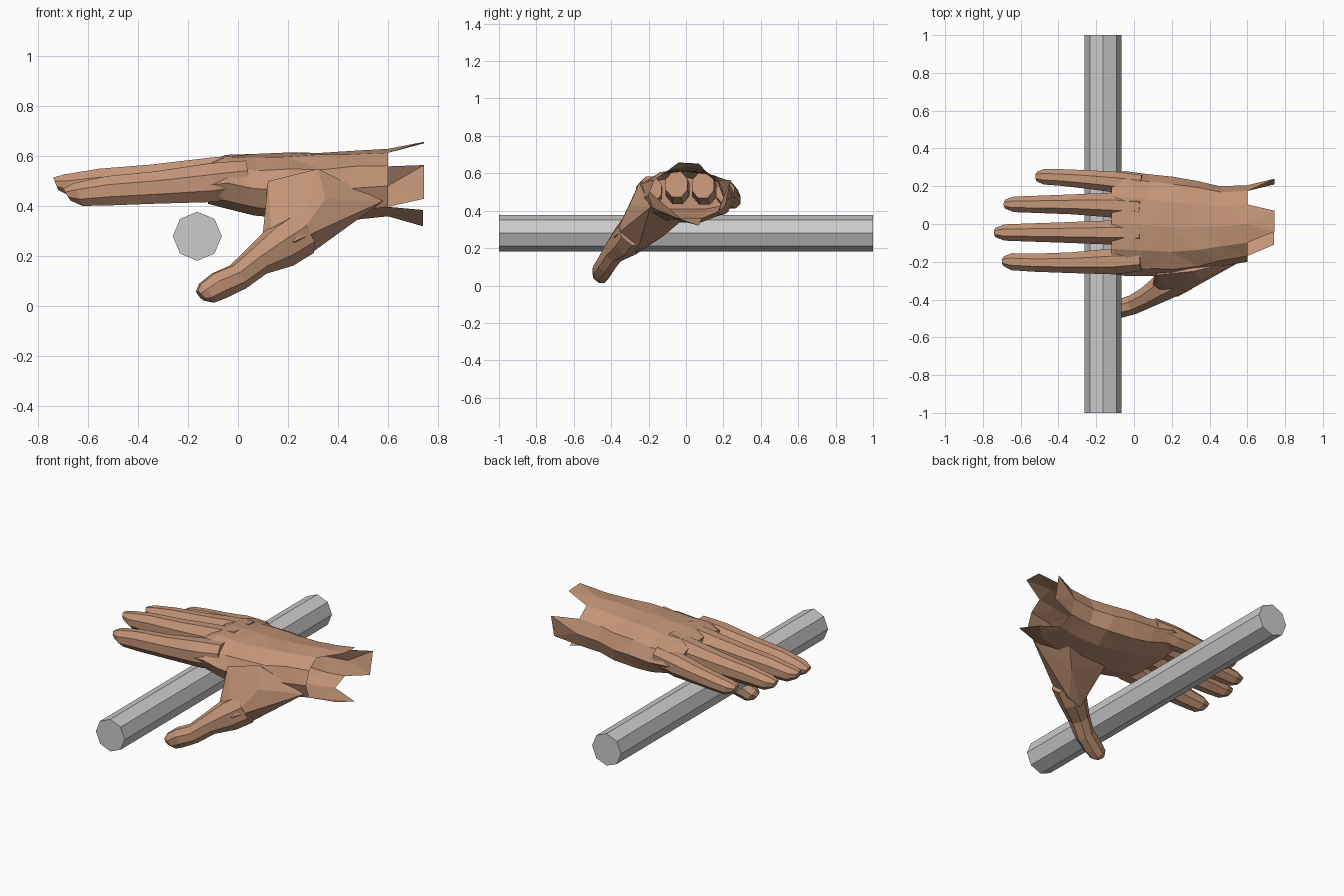
import bpy, bmesh, math, random
from mathutils import Vector

random.seed(4)
cube = bpy.data.objects.get("Cube")
if cube:
    bpy.data.objects.remove(cube)


def material(name, rgb):
    m = bpy.data.materials.new(name)
    m.use_nodes = True
    m.diffuse_color = (*rgb, 1)
    m.node_tree.nodes["Principled BSDF"].inputs["Base Color"].default_value = (*rgb, 1)
    return m


skin = material("skin_tan", (0.55, 0.30, 0.185))
metal = material("bar_grey", (0.6, 0.6, 0.6))


def finish(bm, name, mat):
    bmesh.ops.recalc_face_normals(bm, faces=bm.faces)
    mesh = bpy.data.meshes.new(name)
    bm.to_mesh(mesh)
    bm.free()
    mesh.materials.append(mat)
    obj = bpy.data.objects.new(name, mesh)
    bpy.context.collection.objects.link(obj)
    return obj


def bridge(bm, rings):
    for a, b in zip(rings, rings[1:]):
        n = len(a)
        for i in range(n):
            bm.faces.new((a[i], a[(i + 1) % n], b[(i + 1) % n], b[i]))


def digit(name, path, sides=8, slant=0.0):
    """Tapered tube along (x, y, z, half width, half height) stations."""
    bm = bmesh.new()
    pts = [Vector(p[:3]) for p in path]
    rings = []
    for k, (_, _, _, w, h) in enumerate(path):
        t = (pts[min(k + 1, len(pts) - 1)] - pts[max(k - 1, 0)]).normalized()
        side = t.cross(Vector((0, 0, 1))).normalized()
        up = side.cross(t)
        lean = slant if k >= len(path) - 2 else 0
        ring = []
        for i in range(sides):
            a = 2 * math.pi * (i + 0.5) / sides
            c, s = math.cos(a) * 1.06, math.sin(a) * 1.06
            ring.append(bm.verts.new(pts[k] + side * c * w + up * s * h + t * s * lean))
        rings.append(ring)
    bridge(bm, rings)
    bm.faces.new(rings[0])
    bm.faces.new(rings[-1])
    return finish(bm, name, skin)


# Octagonal bar
bm = bmesh.new()
ends = []
for y in (-1, 1):
    ends.append([bm.verts.new((-0.163 + 0.098 * math.cos(i * math.pi / 4), y,
                               0.28 + 0.098 * math.sin(i * math.pi / 4))) for i in range(8)])
bridge(bm, ends)
for e in ends:
    bm.faces.new(e)
finish(bm, "bar", metal)

# Palm: domed section swept from the knuckles to the open wrist
dome = [(-1, .45), (-.85, .75), (-.5, .94), (0, 1), (.5, .94), (.85, .74),
        (1, .45), (.85, .14), (.4, 0), (-.4, 0), (-.85, .14)]
# stations: x, y min, y max, z min, z max
stations = [(-.12, -.265, .27, .41, .575), (-.05, -.275, .28, .395, .612), (.07, -.275, .265, .365, .612),
            (.2, -.28, .25, .35, .618), (.34, -.26, .228, .345, .622), (.47, -.225, .20, .35, .627),
            (.6, -.20, .205, .36, .63)]
bm = bmesh.new()
rings = []
for k, (x, y0, y1, z0, z1) in enumerate(stations):
    j = 0.008 if 0 < k < len(stations) - 1 else 0
    rings.append([bm.verts.new((x + random.uniform(-2 * j, 2 * j),
                                (y0 + y1) / 2 + u * (y1 - y0) / 2,
                                z0 + v * (z1 - z0) + random.uniform(-j, j * .3))) for u, v in dome])
bridge(bm, rings)
bm.faces.new(rings[0])
bmesh.ops.triangulate(bm, faces=bm.faces)

# Torn flaps trailing from the wrist rim
wrist = rings[-1]
flaps = [((2, 3, 4), (.745, -.04, .658), (.745, .07, .652)),
         ((5, 6, 7), (.745, .24, .565), (.745, .21, .43)),
         ((8, 9, 10), (.74, .07, .32), (.74, -.11, .385))]
for (a, b, c), p, q in flaps:
    t1, t2 = bm.verts.new(p), bm.verts.new(q)
    for tri in ((wrist[a], t1, wrist[b]), (wrist[b], t1, t2), (wrist[b], t2, wrist[c])):
        bm.faces.new(tri)
finish(bm, "palm", skin)

# Fingers: base, knuckle, middle joint, end joint, pad, tip
fingers = {
    "index_finger": [(.04, -.19, .515, .06, .07), (-.1, -.198, .495, .07, .08),
                     (-.33, -.205, .475, .056, .066), (-.52, -.205, .462, .049, .06),
                     (-.64, -.2, .447, .046, .048), (-.685, -.197, .447, .026, .024)],
    "middle_finger": [(.04, -.05, .54, .06, .07), (-.1, -.045, .515, .066, .082),
                      (-.35, -.045, .50, .056, .068), (-.55, -.045, .492, .049, .06),
                      (-.68, -.045, .483, .044, .046), (-.73, -.045, .49, .025, .024)],
    "ring_finger": [(.04, .09, .535, .06, .07), (-.1, .10, .51, .068, .08),
                    (-.32, .104, .495, .054, .065), (-.5, .104, .485, .047, .057),
                    (-.63, .104, .474, .042, .045), (-.678, .105, .478, .024, .024)],
    "little_finger": [(.04, .21, .50, .05, .06), (-.1, .222, .485, .056, .068),
                      (-.25, .236, .472, .05, .056), (-.38, .246, .462, .045, .05),
                      (-.47, .25, .455, .042, .043), (-.51, .251, .457, .026, .024)],
}
for name, path in fingers.items():
    digit(name, path, slant=0.014)

# Thumb, from the ball of the hand to the tip
digit("thumb", [(.25, -.28, .29, .085, .09), (.17, -.325, .238, .075, .088), (.075, -.385, .18, .058, .06),
                (.0, -.425, .117, .052, .054), (-.075, -.448, .082, .05, .056),
                (-.125, -.458, .052, .042, .047), (-.15, -.468, .042, .022, .024)], slant=0.008)

# Ball of the thumb: faceted mass joining thumb and palm
ball = [(.11, -.24, .38), (.1, -.32, .295), (.255, -.26, .185), (.23, -.385, .26), (.14, -.38, .23),
        (.16, -.27, .165), (.35, -.3, .43), (.45, -.02, .35), (.58, -.19, .42),
        (.13, -.08, .37), (.32, -.25, .55), (.12, -.27, .5), (.35, -.12, .265)]
bm = bmesh.new()
for p in ball:
    bm.verts.new(p)
hull = bmesh.ops.convex_hull(bm, input=bm.verts)
loose = [v for v in bm.verts if not v.link_faces]
bmesh.ops.delete(bm, geom=loose, context='VERTS')
finish(bm, "thumb_ball", skin)
